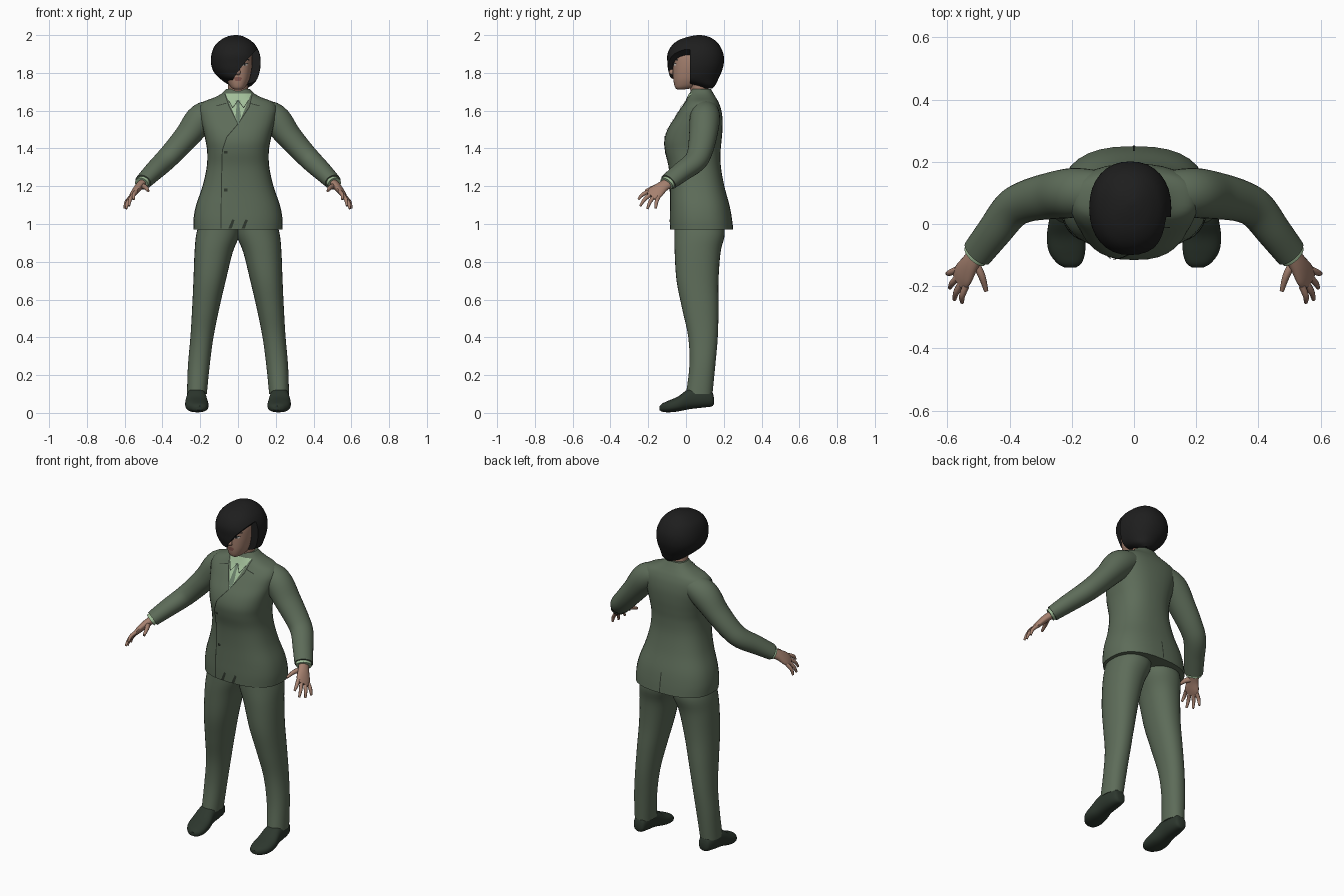
import bpy, bmesh
from math import cos, sin, pi, copysign, radians
from mathutils import Vector

cube = bpy.data.objects.get("Cube")
if cube:
    bpy.data.objects.remove(cube)

X, Y, Z = Vector((1, 0, 0)), Vector((0, 1, 0)), Vector((0, 0, 1))


def material(name, rgb):
    mat = bpy.data.materials.new(name)
    mat.use_nodes = True
    mat.diffuse_color = (*rgb, 1)
    mat.node_tree.nodes["Principled BSDF"].inputs["Base Color"].default_value = (*rgb, 1)
    return mat


suit = material("suit green", (.11, .15, .10))
seam = material("seam dark green", (.03, .04, .028))
shirt = material("shirt pale green", (.36, .52, .32))
tie_mat = material("tie green", (.15, .22, .15))
shoe_mat = material("shoe dark green", (.026, .038, .027))
hair_mat = material("hair black", (.013, .013, .013))
skin = material("skin", (.38, .22, .16))
lip = material("lips", (.24, .10, .08))
white = material("eye white", (.55, .52, .48))
parts = []


def finish(name, bm, mat):
    mesh = bpy.data.meshes.new(name)
    bm.to_mesh(mesh)
    bm.free()
    mesh.materials.append(mat)
    obj = bpy.data.objects.new(name, mesh)
    bpy.context.collection.objects.link(obj)
    parts.append(obj)
    return obj


def smooth_rows(rows, steps=5):
    """Resample rows of numbers along a Catmull-Rom curve."""
    out, last = [], len(rows) - 1
    for i in range(last):
        a, b, c, d = (rows[min(max(k, 0), last)] for k in range(i - 1, i + 3))
        for s in range(steps):
            t = s / steps
            out.append([q + t / 2 * (r - p + t * (2 * p - 5 * q + 4 * r - e + t * (3 * (q - r) + e - p)))
                        for p, q, r, e in zip(a, b, c, d)])
    return out + [list(rows[-1])]


def ring(centre, u, v, power=2, count=32):
    points = []
    for i in range(count):
        c, s = cos(2 * pi * i / count), sin(2 * pi * i / count)
        points.append(centre + u * copysign(abs(c) ** (2 / power), c)
                      + v * copysign(abs(s) ** (2 / power), s))
    return points


def loft(name, rings, mat):
    bm = bmesh.new()
    loops = [[bm.verts.new(p) for p in r] for r in rings]
    n = len(loops[0])
    for low, high in zip(loops, loops[1:]):
        for i in range(n):
            j = (i + 1) % n
            bm.faces.new((low[i], low[j], high[j], high[i]))
    bm.faces.new(loops[0])
    bm.faces.new(loops[-1])
    bmesh.ops.recalc_face_normals(bm, faces=bm.faces)
    return finish(name, bm, mat)


def stack(name, rows, mat, power=2, side=1):
    """Loft upright sections given as z, x0, x1, y0, y1."""
    return loft(name, [ring(Vector((side * (a + b) / 2, (c + d) / 2, z)),
                            X * (b - a) / 2, Y * (d - c) / 2, power)
                       for z, a, b, c, d in rows], mat)


def tube(name, rows, mat, wide, side=1, count=20):
    """Loft sections given as x, y, z, half width, half thickness along a path."""
    rows = smooth_rows(rows)
    pts = [Vector((side * r[0], r[1], r[2])) for r in rows]
    wide = Vector((side * wide[0], wide[1], wide[2]))
    rings = []
    for i, r in enumerate(rows):
        t = (pts[min(i + 1, len(pts) - 1)] - pts[max(i - 1, 0)]).normalized()
        u = (wide - t * wide.dot(t)).normalized()
        rings.append(ring(pts[i], u * r[3], t.cross(u) * r[4], count=count))
    return loft(name, rings, mat)


def surface(rows, power, x, z, facing):
    """Depth of a stacked body at x, z on its front (-1) or back (1)."""
    for p, q in zip(rows, rows[1:]):
        if z <= q[0]:
            break
    t = min(max((z - p[0]) / (q[0] - p[0]), 0), 1)
    _, a, b, c, d = [m + t * (n - m) for m, n in zip(p, q)]
    k = min(abs((x - (a + b) / 2) / ((b - a) / 2)), 1)
    return (c + d) / 2 + facing * (d - c) / 2 * (1 - k ** power) ** (1 / power)


def patch(name, body, quads, mat, lift=.003, facing=-1, n=10):
    """Thin painted plates, each a four-cornered area laid on a body."""
    rows, power = body
    bm = bmesh.new()
    for quad in quads:
        a, b, c, d = (Vector(p) for p in quad)
        grid = []
        for i in range(n + 1):
            left, right = a.lerp(d, i / n), b.lerp(c, i / n)
            line = [left.lerp(right, j / n) for j in range(n + 1)]
            grid.append([bm.verts.new((x, surface(rows, power, x, z, facing) + facing * lift, z))
                         for x, z in line])
        for i in range(n):
            for j in range(n):
                bm.faces.new((grid[i][j], grid[i][j + 1], grid[i + 1][j + 1], grid[i + 1][j]))
    bmesh.ops.remove_doubles(bm, verts=bm.verts, dist=.00005)
    bm.normal_update()
    bmesh.ops.reverse_faces(bm, faces=[f for f in bm.faces if f.normal.y * facing < 0])
    return finish(name, bm, mat)


def strip(name, body, path, width, mat, **options):
    quads = []
    for p, q in zip(path, path[1:]):
        p, q = Vector(p), Vector(q)
        w = (q - p).orthogonal().normalized() * width / 2
        quads.append((p - w, p + w, q + w, q - w))
    return patch(name, body, quads, mat, **options)


# Jacket body: z, half width, front, back
jacket_rows = smooth_rows([(z, -w, w, f, b) for z, w, f, b in (
    (.97, .235, -.085, .25), (1.03, .235, -.086, .243), (1.1, .222, -.085, .23), (1.2, .188, -.085, .203),
    (1.3, .166, -.092, .185), (1.38, .163, -.11, .183), (1.44, .172, -.115, .188),
    (1.5, .185, -.098, .193), (1.56, .2, -.062, .193), (1.61, .207, -.03, .185),
    (1.645, .185, -.005, .172), (1.67, .125, .008, .158), (1.69, .088, .018, .146),
    (1.715, .062, .03, .132))])
jacket = (jacket_rows, 2.5)
stack("jacket", jacket_rows, suit, 2.5)

# Shirt, tie and jacket edges
patch("shirt_front", jacket, [((-.066, 1.69), (.07, 1.69), (.003, 1.53), (0, 1.53))], shirt)
patch("tie", jacket, [((-.013, 1.655), (.013, 1.655), (.008, 1.625), (-.008, 1.625)),
                      ((-.008, 1.625), (.008, 1.625), (.016, 1.57), (-.013, 1.57)),
                      ((-.013, 1.57), (.016, 1.57), (.003, 1.53), (0, 1.53))], tie_mat, .005)
strip("shirt_collar_edges", jacket, [(-.05, 1.655), (-.028, 1.615), (0, 1.655), (.03, 1.615), (.055, 1.655)],
      .004, seam, lift=.0055)
strip("right_lapel_edge", jacket, [(-.07, 1.69), (-.05, 1.63), (0, 1.53)], .005, seam, lift=.005)
strip("front_overlap_edge", jacket, [(.075, 1.685), (.06, 1.62), (0, 1.53), (-.06, 1.46),
                                   (-.083, 1.39), (-.088, 1.2), (-.09, .975)], .005, seam, lift=.005)
for s in (-1, 1):
    strip("lapel_notch", jacket, [(s * .06, 1.64), (s * .115, 1.625)], .004, seam)
for z in (1.38, 1.18):
    strip("button", jacket, [(-.075, z), (-.055, z)], .014, seam, lift=.005)
for x in (-.03, .04):
    patch("hem_fold", jacket, [((x, 1.025), (x + .012, 1.02), (x - .004, .975), (x - .022, .975))], seam)
strip("back_vent", jacket, [(0, .975), (0, 1.09)], .006, seam, facing=1)

# Trousers, shoes, sleeves and hands
for s, label in ((1, "left_"), (-1, "right_")):
    leg = [(.1, .165, .27, .0, .14), (.25, .15, .265, .018, .155), (.4, .13, .252, .012, .168),
           (.55, .1, .243, -.02, .172), (.7, .065, .236, -.05, .172), (.85, .028, .23, -.06, .183),
           (.95, -.01, .22, -.062, .205), (1.05, -.01, .19, -.06, .19)]
    stack(label + "trouser_leg", smooth_rows(leg), suit, 2.2, s)

    shoe = [(.147, .216, .022, .045, .085), (.135, .217, .036, .034, .115), (.09, .219, .047, .028, .135),
            (.02, .22, .052, .02, .13), (-.04, .219, .061, .008, .088), (-.09, .215, .058, .003, .066),
            (-.125, .208, .04, .006, .05), (-.14, .205, .018, .014, .036)]
    loft(label + "shoe", [ring(Vector((s * cx, y, (lo + hi) / 2)), X * w, Z * (hi - lo) / 2, 2.4)
                          for y, cx, w, lo, hi in smooth_rows(shoe)], shoe_mat)

    tube(label + "sleeve", [(.1, .1, 1.6, .07, .06), (.19, .1, 1.56, .08, .08), (.27, .09, 1.465, .075, .067),
                            (.345, .073, 1.38, .067, .06), (.395, .045, 1.328, .063, .056),
                            (.45, -.025, 1.275, .057, .05), (.503, -.093, 1.222, .052, .042)],
         suit, (.4, 1, 0), s, 28)
    tube(label + "shirt_cuff", [(.495, -.083, 1.23, .044, .034), (.511, -.103, 1.214, .044, .034)],
         shirt, (.4, 1, 0), s)

    across = Vector((.42, .8, -.42))
    tube(label + "palm", [(.495, -.08, 1.225, .03, .023), (.525, -.125, 1.197, .034, .021),
                          (.548, -.162, 1.167, .043, .017), (.562, -.187, 1.147, .036, .01)],
         skin, across, s)
    tips = (("index", -.034, (.552, -.252, 1.13)), ("middle", -.011, (.577, -.243, 1.095)),
            ("ring", .011, (.592, -.205, 1.08)), ("little", .033, (.6, -.16, 1.082)))
    for finger, k, tip in tips:
        base = Vector((.554, -.172, 1.157)) + across * k
        mid = base.lerp(Vector(tip), .55) + Vector((.006, -.003, .006))
        tube(label + finger + "_finger", [(*base, .011, .011), (*mid, .01, .01), (*tip, .006, .006)],
             skin, across, s, 10)
    tube(label + "thumb", [(.515, -.118, 1.2, .017, .015), (.49, -.165, 1.195, .013, .012),
                           (.475, -.215, 1.175, .007, .007)], skin, across, s, 10)

# Neck and head
stack("neck", smooth_rows([(1.64, -.06, .06, .03, .13), (1.7, -.054, .054, .025, .122),
                           (1.78, -.052, .052, .005, .11)]), skin)
head_rows = smooth_rows([(z, -w, w, f, b) for z, w, f, b in (
    (1.712, .018, -.046, -.01), (1.722, .036, -.057, .04), (1.745, .052, -.064, .085),
    (1.78, .065, -.068, .11), (1.84, .075, -.07, .13), (1.9, .073, -.068, .13), (1.95, .05, -.03, .1))])
head = (head_rows, 2.3)
stack("head", head_rows, skin, 2.3)
tube("nose", [(0, -.064, 1.85, .007, .005), (0, -.073, 1.82, .009, .009), (0, -.078, 1.803, .014, .011),
              (0, -.068, 1.792, .01, .005)], skin, X, 1, 12)
patch("mouth", head, [((-.022, 1.772), (.022, 1.772), (.012, 1.757), (-.012, 1.757)),
                      ((-.01, 1.779), (.01, 1.779), (.022, 1.772), (-.022, 1.772))], lip)
for s in (-1, 1):
    strip("eye", head, [(s * .02, 1.843), (s * .05, 1.845)], .012, white)
    strip("iris", head, [(s * .03, 1.844), (s * .041, 1.844)], .012, hair_mat, lift=.0045)
    strip("upper_lash", head, [(s * .017, 1.848), (s * .035, 1.853), (s * .055, 1.848)], .004, hair_mat, lift=.005)
    strip("brow", head, [(s * .015, 1.866), (s * .04, 1.875), (s * .06, 1.868)], .007, hair_mat)

# Bob haircut with a slanted fringe, cut open over the face
hair = stack("hair", smooth_rows([
    (1.718, .0, .045, .095, .14), (1.735, -.045, .075, .045, .155), (1.765, -.09, .1, -.07, .17),
    (1.805, -.128, .114, -.092, .188), (1.85, -.143, .12, -.098, .2), (1.9, -.14, .115, -.098, .198),
    (1.945, -.122, .094, -.075, .178), (1.975, -.09, .062, -.035, .15), (1.993, -.055, .028, .02, .115),
    (2.0, -.02, .0, .06, .08)], 6), hair_mat, 2.2)
opening = [(.1, 1.925), (.04, 1.86), (-.005, 1.8), (-.036, 1.75), (-.06, 1.6), (.3, 1.6), (.3, 1.925)]
cutter = loft("face_opening", [[Vector((x, y, z)) for x, z in opening] for y in (-.3, .022)], hair_mat)
cutter.hide_render = True
cut = hair.modifiers.new("opening", "BOOLEAN")
cut.object, cut.operation, cut.solver = cutter, "DIFFERENCE", "EXACT"
bpy.context.view_layer.update()
carved = bpy.data.meshes.new_from_object(hair.evaluated_get(bpy.context.evaluated_depsgraph_get()))
hair.modifiers.clear()
hair.data = carved
parts.remove(cutter)
bpy.data.objects.remove(cutter)

# Smooth shading with sharp edges kept
bpy.ops.object.select_all(action="DESELECT")
for obj in parts:
    obj.select_set(True)
bpy.context.view_layer.objects.active = parts[0]
bpy.ops.object.shade_smooth_by_angle(angle=radians(40))
